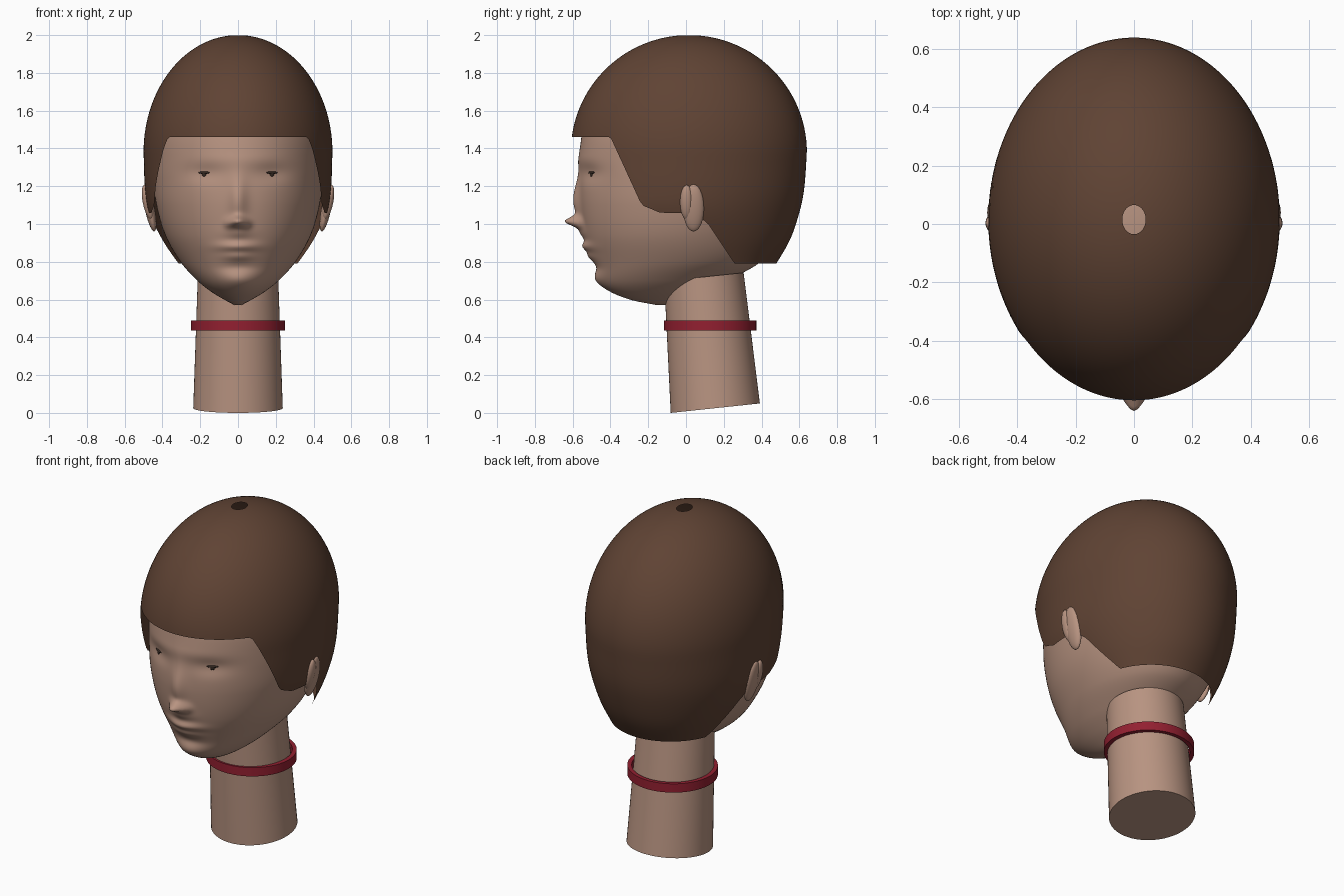
import bpy, bmesh, math
from mathutils import Matrix, Vector

if "Cube" in bpy.data.objects:
    bpy.data.objects.remove(bpy.data.objects["Cube"])


def material(name, rgb):
    m = bpy.data.materials.new(name)
    m.diffuse_color = (*rgb, 1)
    m.use_nodes = True
    m.node_tree.nodes["Principled BSDF"].inputs["Base Color"].default_value = m.diffuse_color
    return m


SKIN = material("skin", (0.48, 0.295, 0.22))
HAIR = material("brown hair", (0.115, 0.056, 0.034))
RED = material("red collar", (0.29, 0.014, 0.03))
DARK = material("dark eye", (0.035, 0.022, 0.016))


def finish(name, bm, mat, angle=40):
    bmesh.ops.recalc_face_normals(bm, faces=bm.faces)
    me = bpy.data.meshes.new(name)
    bm.to_mesh(me)
    bm.free()
    me.materials.append(mat)
    ob = bpy.data.objects.new(name, me)
    bpy.context.collection.objects.link(ob)
    bpy.ops.object.select_all(action='DESELECT')
    ob.select_set(True)
    bpy.context.view_layer.objects.active = ob
    bpy.ops.object.shade_smooth_by_angle(angle=math.radians(angle))
    return ob


def loft(name, rings, mat, caps=True, loop=False, angle=40):
    """Skin a list of closed rings of points."""
    bm = bmesh.new()
    vs = [[bm.verts.new(p) for p in r] for r in rings]
    n = len(vs[0])
    for k in range(len(vs) if loop else len(vs) - 1):
        a, b = vs[k], vs[(k + 1) % len(vs)]
        for i in range(n):
            j = (i + 1) % n
            bm.faces.new((a[i], a[j], b[j], b[i]))
    if caps:
        bm.faces.new(vs[0])
        bm.faces.new(vs[-1])
    return finish(name, bm, mat, angle)


def curve(keys, z):
    """Smooth interpolation through rows of (z, a, b, c)."""
    def slope(i):
        lo, hi = keys[max(i - 1, 0)], keys[min(i + 1, len(keys) - 1)]
        return [(h - l) / (hi[0] - lo[0]) for h, l in zip(hi[1:], lo[1:])]
    z = min(max(z, keys[0][0]), keys[-1][0])
    i = 0
    while i < len(keys) - 2 and z > keys[i + 1][0]:
        i += 1
    p, q = keys[i], keys[i + 1]
    d = q[0] - p[0]
    t = (z - p[0]) / d
    return [(2*t**3 - 3*t*t + 1) * a + (t**3 - 2*t*t + t) * d * m
            + (3*t*t - 2*t**3) * b + (t**3 - t*t) * d * s
            for a, b, m, s in zip(p[1:], q[1:], slope(i), slope(i + 1))]


def section(keys, top, z, ang):
    """Point of an elliptical section, with an ellipsoid dome above the keys."""
    w, yf, yb = curve(keys, z)
    z0 = keys[-1][0]
    f = math.sqrt(max(0, 1 - ((z - z0) / (top - z0)) ** 2)) if z > z0 else 1
    return Vector((w * f * math.sin(ang),
                   (yf + yb) / 2 - (yb - yf) / 2 * f * math.cos(ang), z))


# rows: height, half width, front y, back y
HEAD = [(0.572, 0.02, -0.16, -0.06), (0.595, 0.065, -0.28, 0.0),
        (0.64, 0.14, -0.395, 0.10), (0.70, 0.215, -0.455, 0.22),
        (0.80, 0.305, -0.49, 0.395), (0.94, 0.385, -0.535, 0.49),
        (1.10, 0.432, -0.56, 0.55), (1.25, 0.45, -0.563, 0.58),
        (1.38, 0.452, -0.56, 0.585)]
CAP = [(0.79, 0.335, -0.20, 0.478), (0.915, 0.41, -0.42, 0.55),
       (1.06, 0.472, -0.58, 0.60), (1.18, 0.492, -0.605, 0.625),
       (1.38, 0.50, -0.61, 0.64)]
# face bumps: x, z, x spread, z spread, outward amount
BUMPS = [(0, 1.12, 0.045, 0.12, 0.035), (0, 1.013, 0.04, 0.028, 0.075),
         (0.045, 1.0, 0.025, 0.025, 0.022), (0, 0.88, 0.10, 0.027, 0.03),
         (0, 0.955, 0.07, 0.035, 0.018), (0, 0.83, 0.08, 0.025, 0.018),
         (0, 0.70, 0.10, 0.045, 0.022), (0, 0.768, 0.10, 0.025, -0.008),
         (0.18, 1.27, 0.10, 0.05, -0.016), (0, 1.34, 0.25, 0.05, 0.008)]


def skin_point(z, ang):
    p = section(HEAD, 1.925, z, ang)
    if math.cos(ang) > 0:
        x = abs(p.x)
        p.y -= sum(a * math.exp(-((x - bx) / sx) ** 2 - ((z - bz) / sz) ** 2)
                   for bx, bz, sx, sz, a in BUMPS) * min(1, 3 * math.cos(ang))
    return p


# head: fine rings over the face, rounded at the crown
N = 180
heights = [0.572 + 0.008 * i for i in range(101)]
heights += [1.38 + 0.545 * math.sin(math.pi / 2 * i / 24) for i in range(1, 24)]
loft("head", [[skin_point(z, 2 * math.pi * i / N) for i in range(N)]
              for z in heights], SKIN, angle=60)

# hair: open shell whose lower edge follows the haircut line z(y)
CUT = [(-0.40, 1.46), (-0.235, 1.10), (-0.14, 1.06), (0.03, 1.055),
       (0.11, 1.01), (0.257, 0.79)]


def cut_height(y):
    for (y0, z0), (y1, z1) in zip(CUT, CUT[1:]):
        if y0 <= y <= y1:
            return z0 + (z1 - z0) * (y - y0) / (y1 - y0)
    return 1.46 if y < 0 else 0.79


def hair_edge(ang):
    z = 1.46
    while z > 0.79 and z - 0.001 >= cut_height(section(CAP, 2, z, ang).y):
        z -= 0.001
    return z


M, K = 192, 44
angles = [2 * math.pi * i / M for i in range(M)]
edges = [hair_edge(a) for a in angles]
loft("hair", [[section(CAP, 2, e + (1.998 - e) * math.sin(math.pi / 2 * k / K), a)
               for a, e in zip(angles, edges)] for k in range(K + 1)],
     HAIR, caps=False, angle=60)


# neck: tapered and leaning, with slanted ends
def ellipse(cy, cz, rx, ry, tilt=0.0, n=64):
    return [(rx * math.sin(2 * math.pi * i / n),
             cy + ry * math.cos(2 * math.pi * i / n),
             cz + tilt * ry * math.cos(2 * math.pi * i / n)) for i in range(n)]


loft("neck", [ellipse(0.155, 0.025, 0.237, 0.236, 0.106),
              ellipse(0.095, 0.72, 0.213, 0.21, 0.106)], SKIN)

# collar band
loft("collar", [ellipse(0.128, 0.435, 0.25, 0.244), ellipse(0.128, 0.488, 0.25, 0.244),
                ellipse(0.128, 0.488, 0.225, 0.222), ellipse(0.128, 0.435, 0.225, 0.222)],
     RED, caps=False, loop=True)


def ellipsoid(name, centre, radii, mat, rot):
    bm = bmesh.new()
    bmesh.ops.create_uvsphere(bm, u_segments=24, v_segments=14, radius=1,
                              matrix=Matrix.Translation(centre) @ rot
                              @ Matrix.Diagonal((*radii, 1)))
    return finish(name, bm, mat, 60)


for side, s in (("left", 1), ("right", -1)):
    # ears: outer shell and inner flap, leaning out at the top
    lean = Matrix.Rotation(s * 0.2, 4, 'Y')
    ellipsoid(side + "_ear", (s * 0.468, 0.04, 1.085), (0.026, 0.056, 0.127), SKIN, lean)
    ellipsoid(side + "_ear_flap", (s * 0.478, 0.003, 1.115), (0.026, 0.035, 0.093), SKIN, lean)
    # eyes: narrow slit with a small iris, following the face
    turn = Matrix.Rotation(s * 0.49, 4, 'Z')
    p = skin_point(1.272, s * math.asin(0.18 / 0.452))
    ellipsoid(side + "_eye_slit", p, (0.034, 0.006, 0.007), DARK, turn)
    ellipsoid(side + "_iris", p - Vector((0, 0, 0.008)), (0.012, 0.006, 0.014), DARK, turn)
